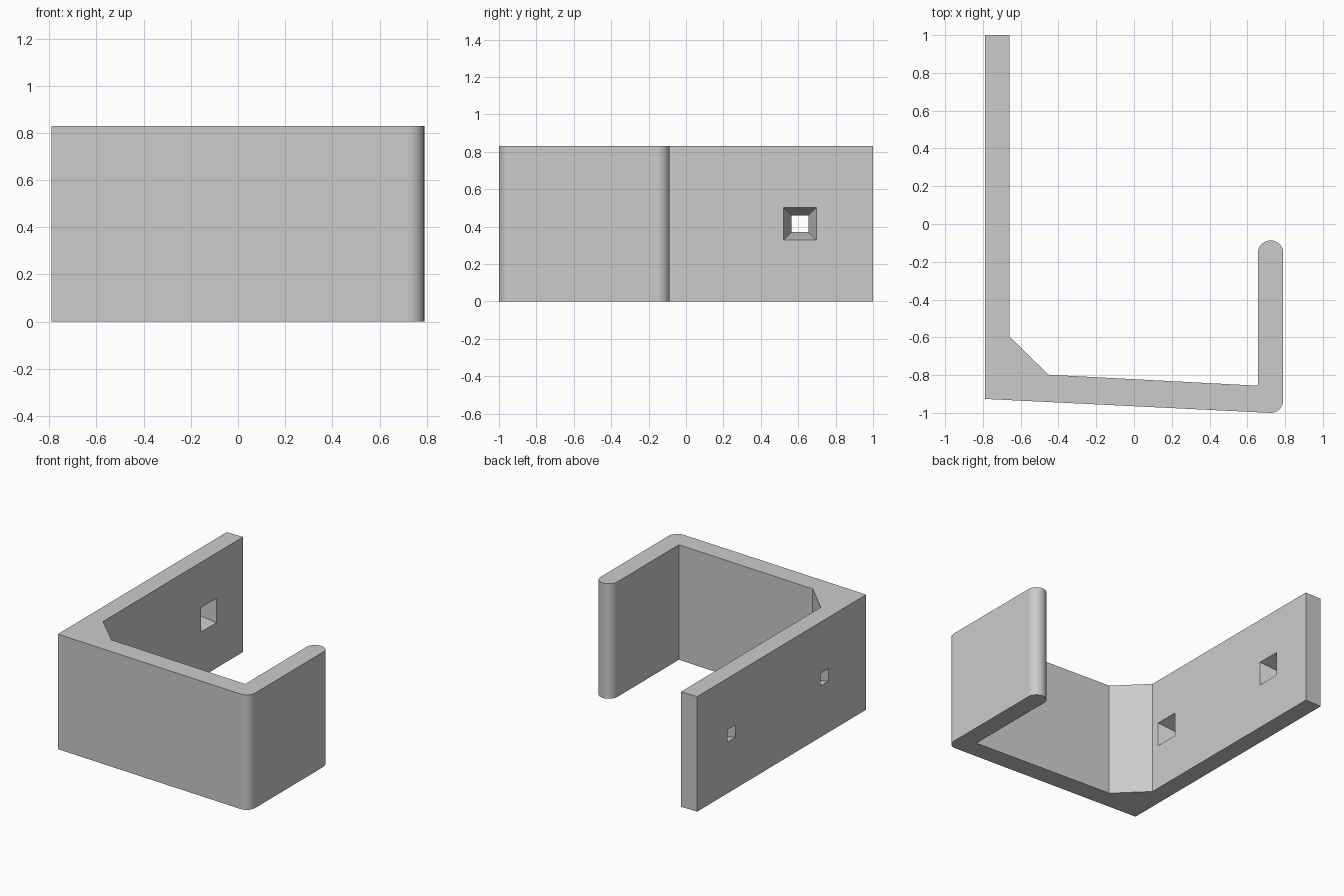
import bpy, bmesh
from math import sin, cos, pi, radians
from mathutils import Matrix

cube = bpy.data.objects.get("Cube")
if cube:
    bpy.data.objects.remove(cube)

HEIGHT = 0.83
OUTER, INNER = -0.79, -0.66      # faces of the mounting plate
R = 0.067                        # rounding of the hook arm

grey = bpy.data.materials.new("plain grey")
grey.use_nodes = True
grey.diffuse_color = (0.6, 0.6, 0.6, 1)
grey.node_tree.nodes["Principled BSDF"].inputs["Base Color"].default_value = (0.6, 0.6, 0.6, 1)


def arc(cx, cy, start, end, steps):
    angles = [radians(start + (end - start) * i / steps) for i in range(steps + 1)]
    return [(cx + R * cos(a), cy + R * sin(a)) for a in angles]


def make_object(name, bm):
    bmesh.ops.recalc_face_normals(bm, faces=bm.faces)
    mesh = bpy.data.meshes.new(name)
    bm.to_mesh(mesh)
    bm.free()
    mesh.materials.append(grey)
    obj = bpy.data.objects.new(name, mesh)
    bpy.context.collection.objects.link(obj)
    return obj


# Bracket: plate, gusset, sloping floor and rounded hook arm in one profile
profile = [(OUTER, 1), (OUTER, -0.926)]
profile += arc(0.79 - R, -1 + R, -92.6, 0, 12)
profile += arc(0.79 - R, -0.087 - R, 0, 180, 24)
profile += [(0.79 - 2 * R, -0.856), (-0.453, -0.798), (INNER, -0.595), (INNER, 1)]
bm = bmesh.new()
base = bm.faces.new([bm.verts.new((x, y, 0)) for x, y in profile])
top = bmesh.ops.extrude_face_region(bm, geom=[base])["geom"]
bmesh.ops.translate(bm, vec=(0, 0, HEIGHT),
                    verts=[v for v in top if isinstance(v, bmesh.types.BMVert)])
bracket = make_object("hook_bracket", bm)


# Square screw holes that narrow toward the outer face
def hole_cutter(y):
    narrow, wide, margin = 0.045, 0.0875, 0.02
    thick = INNER - OUTER
    extra = (wide - narrow) / thick * margin
    bm = bmesh.new()
    bmesh.ops.create_cone(bm, cap_ends=True, segments=4,
                          radius1=(narrow - extra) * 2 ** 0.5,
                          radius2=(wide + extra) * 2 ** 0.5,
                          depth=thick + 2 * margin)
    turn = Matrix.Rotation(pi / 2, 4, 'Y') @ Matrix.Rotation(pi / 4, 4, 'Z')
    place = Matrix.Translation(((OUTER + INNER) / 2, y, HEIGHT / 2))
    bmesh.ops.transform(bm, matrix=place @ turn, verts=bm.verts)
    cutter = make_object("screw_hole_cutter", bm)
    cutter.hide_render = True
    return cutter


bpy.ops.object.select_all(action='DESELECT')
bracket.select_set(True)
bpy.context.view_layer.objects.active = bracket
for y in (0.61, -0.45):
    cutter = hole_cutter(y)
    mod = bracket.modifiers.new("screw hole", 'BOOLEAN')
    mod.operation = 'DIFFERENCE'
    mod.solver = 'EXACT'
    mod.object = cutter
    bpy.ops.object.modifier_apply(modifier=mod.name)
    bpy.data.objects.remove(cutter)

# Smooth rounded edges, flat broad faces
bpy.ops.object.shade_smooth_by_angle(angle=radians(30))
weighted = bracket.modifiers.new("flat broad faces", 'WEIGHTED_NORMAL')
weighted.keep_sharp = True
